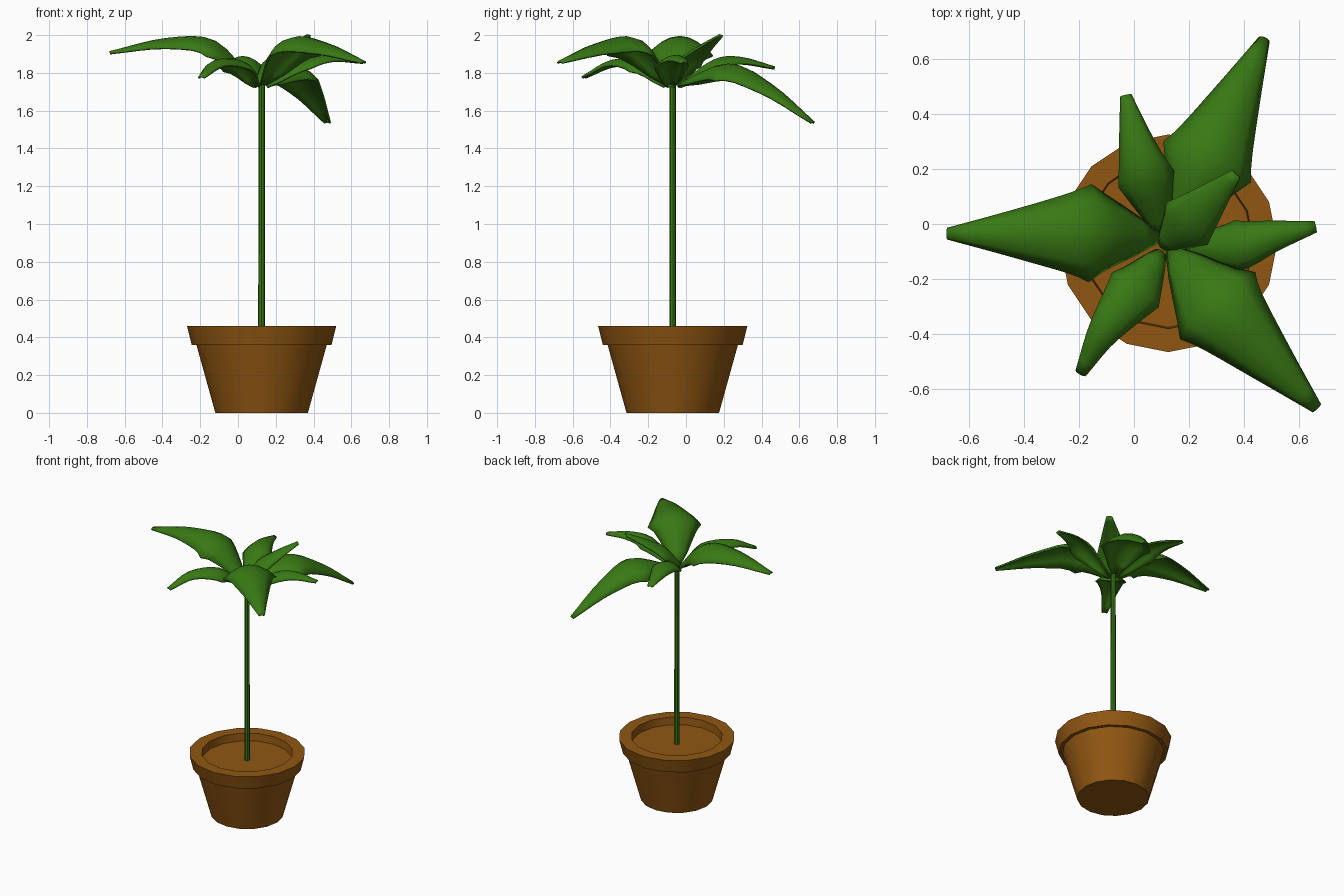
import bpy, bmesh, math
from mathutils import Vector

if "Cube" in bpy.data.objects:
    bpy.data.objects.remove(bpy.data.objects["Cube"])

CX, CY = 0.125, -0.07


def material(name, color):
    m = bpy.data.materials.new(name)
    m.diffuse_color = (*color, 1)
    m.use_nodes = True
    m.node_tree.nodes["Principled BSDF"].inputs["Base Color"].default_value = m.diffuse_color
    return m


BROWN = material("terracotta", (0.28, 0.095, 0.006))
GREEN = material("leaf_green", (0.04, 0.19, 0.007))


def finish(name, bm, mat, angle):
    bmesh.ops.recalc_face_normals(bm, faces=bm.faces)
    me = bpy.data.meshes.new(name)
    bm.to_mesh(me)
    bm.free()
    ob = bpy.data.objects.new(name, me)
    bpy.context.collection.objects.link(ob)
    me.materials.append(mat)
    bpy.ops.object.select_all(action='DESELECT')
    ob.select_set(True)
    bpy.context.view_layer.objects.active = ob
    bpy.ops.object.shade_smooth_by_angle(angle=math.radians(angle))
    return ob


def lathe(name, profile, sides, mat):
    bm = bmesh.new()
    rings = [[bm.verts.new((CX + r * math.cos(2 * math.pi * i / sides),
                            CY + r * math.sin(2 * math.pi * i / sides), z))
              for i in range(sides)] for r, z in profile]
    for a, b in zip(rings, rings[1:]):
        for i in range(sides):
            j = (i + 1) % sides
            bm.faces.new((a[i], a[j], b[j], b[i]))
    bm.faces.new(rings[0])
    bm.faces.new(rings[-1])
    return finish(name, bm, mat, 35)


def catmull(pts, seg, t):
    p1, p2 = pts[seg], pts[seg + 1]
    p0 = pts[seg - 1] if seg > 0 else 2 * p1 - p2
    p3 = pts[seg + 2] if seg + 2 < len(pts) else 2 * p2 - p1
    return 0.5 * (2 * p1 + (p2 - p0) * t + (2 * p0 - 5 * p1 + 4 * p2 - p3) * t * t
                  + (3 * p1 - p0 - 3 * p2 + p3) * t ** 3)


def leaf(name, spine, width, droop=0.5, steps=4, across=6):
    # spine: base, widest point, outer arch, tip
    pts = [Vector(p) for p in spine]
    path = [catmull(pts, s, k / steps) for s in range(3) for k in range(steps)] + [pts[-1]]
    flat = [Vector((p.x, p.y, 0)) for p in path]
    dist = [0]
    for a, b in zip(flat, flat[1:]):
        dist.append(dist[-1] + (b - a).length)
    bm = bmesh.new()
    rows = []
    for i, p in enumerate(path):
        tan = (path[min(i + 1, len(path) - 1)] - path[max(i - 1, 0)]).normalized()
        side = Vector((-tan.y, tan.x, 0)).normalized()
        up = tan.cross(side)
        wide = dist[steps]
        if i <= steps:
            half = 0.02 + (width / 2 - 0.02) * (dist[i] / wide) ** 0.85
        else:
            half = width / 2 + (0.018 - width / 2) * (dist[i] - wide) / (dist[-1] - wide)
        row = []
        for k in range(across + 1):
            u = 2 * k / across - 1
            row.append(bm.verts.new(p + side * half * u - up * half * droop * u * u))
        rows.append(row)
    for a, b in zip(rows, rows[1:]):
        for k in range(across):
            bm.faces.new((a[k], b[k], b[k + 1], a[k + 1]))
    ob = finish(name, bm, GREEN, 50)
    mod = ob.modifiers.new("thickness", 'SOLIDIFY')
    mod.thickness = 0.01
    mod.offset = 0


# Pot with rim and soil surface
lathe("pot", [(0.245, 0), (0.345, 0.36), (0.37, 0.36), (0.395, 0.46),
              (0.31, 0.46), (0.305, 0.405)], 16, BROWN)

# Stem
lathe("stem", [(0.018, 0.40), (0.017, 1.76)], 8, GREEN)

# Leaves
leaf("leaf_left", [(0.09, -0.05, 1.74), (-0.12, -0.035, 1.965),
                   (-0.38, -0.035, 1.98), (-0.68, -0.035, 1.91)], 0.35)
leaf("leaf_back_right", [(0.14, -0.04, 1.74), (0.265, 0.225, 1.845),
                         (0.37, 0.45, 1.735), (0.475, 0.675, 1.54)], 0.345)
leaf("leaf_right", [(0.15, -0.08, 1.73), (0.36, -0.08, 1.865),
                    (0.50, -0.045, 1.89), (0.66, -0.01, 1.86)], 0.18)
leaf("leaf_front_right", [(0.13, -0.09, 1.74), (0.28, -0.27, 1.975),
                          (0.46, -0.46, 1.955), (0.665, -0.67, 1.86)], 0.36)
leaf("leaf_front_left", [(0.10, -0.10, 1.73), (0.015, -0.225, 1.855),
                         (-0.11, -0.39, 1.865), (-0.195, -0.545, 1.78)], 0.205)
leaf("leaf_back_left", [(0.11, -0.04, 1.73), (0.05, 0.145, 1.865),
                        (0.01, 0.29, 1.88), (-0.03, 0.468, 1.83)], 0.205)
leaf("leaf_top", [(0.10, -0.085, 1.74), (0.175, -0.015, 1.865),
                  (0.27, 0.08, 1.94), (0.37, 0.18, 2.0)], 0.21, 0.4)
